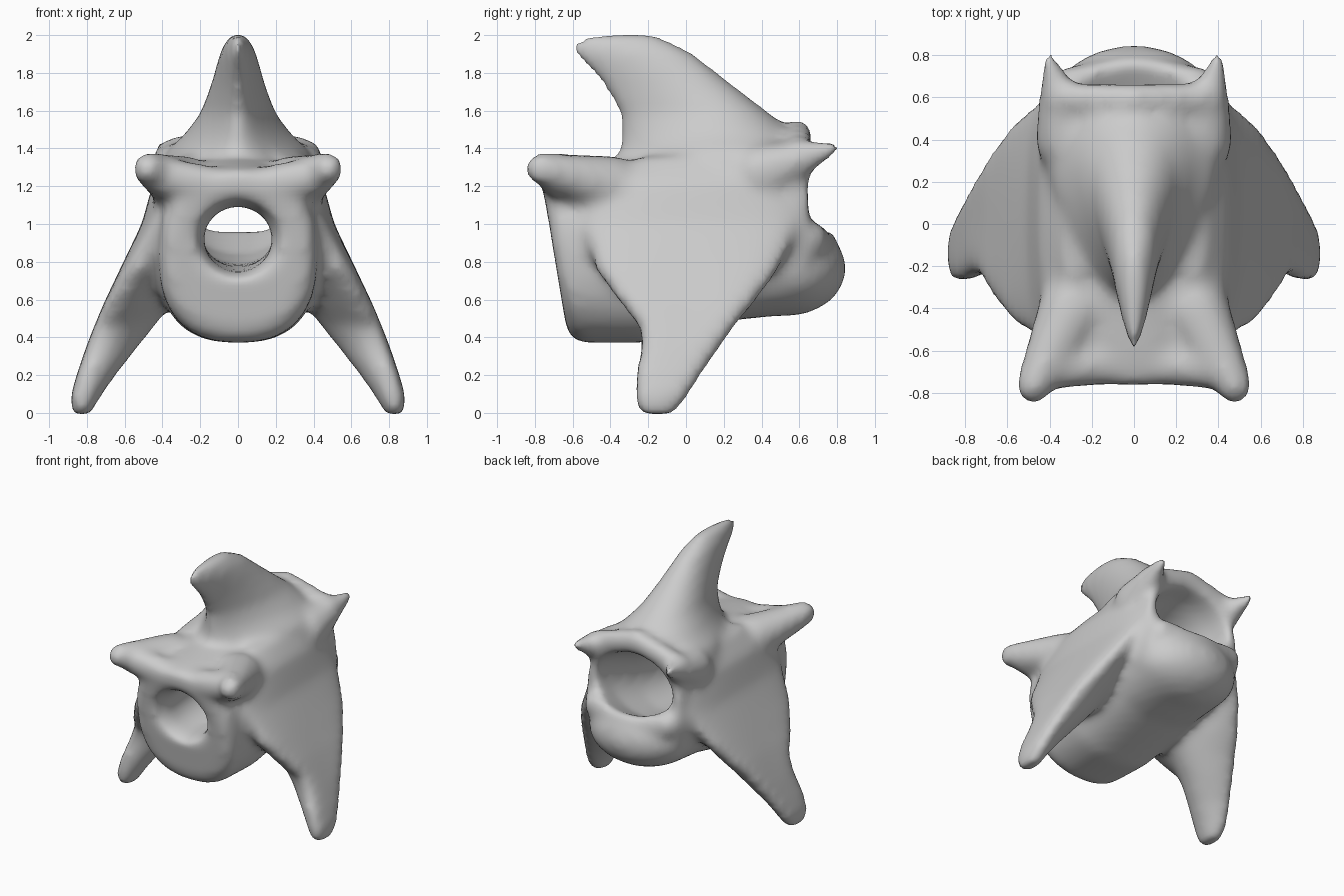
import bpy, bmesh, math
from mathutils import Vector

cube = bpy.data.objects.get("Cube")
if cube:
    bpy.data.objects.remove(cube)

bone = bpy.data.materials.new("bone_grey")
bone.use_nodes = True
GREY = (0.6, 0.6, 0.6, 1)
bone.diffuse_color = GREY
bone.node_tree.nodes["Principled BSDF"].inputs["Base Color"].default_value = GREY

SIDES = 32
ANGLES = [2 * math.pi * i / SIDES for i in range(SIDES)]


def loft(bm, rings):
    """Skin a closed surface over rings of equal length."""
    loops = [[bm.verts.new(p) for p in ring] for ring in rings]
    for a, b in zip(loops, loops[1:]):
        for i in range(SIDES):
            j = (i + 1) % SIDES
            bm.faces.new((a[i], a[j], b[j], b[i]))
    bm.faces.new(loops[0])
    bm.faces.new(loops[-1])


def squash(v, power):
    return math.copysign(abs(v) ** (2 / power), v)


def level_ring(z, cx, half, y0, y1, taper=0.0, bow=0.0):
    """Horizontal oval, narrower at the front by taper, ends bent sideways by bow."""
    mid, reach = (y0 + y1) / 2, (y1 - y0) / 2
    return [(cx + half * math.sin(a) * (1 + taper * math.cos(a)) + bow * math.cos(a) ** 2,
             mid + reach * math.cos(a), z) for a in ANGLES]


def upright_ring(y, half, z0, z1, power=2.0, lean=0.0):
    """Oval facing the front, optionally squared and leaning in y."""
    mid, reach = (z0 + z1) / 2, (z1 - z0) / 2
    pts = []
    for a in ANGLES:
        up = squash(math.sin(a), power)
        pts.append((half * squash(math.cos(a), power), y + lean * up, mid + reach * up))
    return pts


def ball(bm, centre, size):
    made = bmesh.ops.create_icosphere(bm, subdivisions=3, radius=1)
    for v in made["verts"]:
        v.co = Vector(v.co[i] * size[i] + centre[i] for i in range(3))


def prong(bm, start, end, r0, r1, steps=8):
    """Rounded tapering prong."""
    for i in range(steps + 1):
        t = i / steps
        r = r0 + (r1 - r0) * t
        ball(bm, Vector(start).lerp(Vector(end), t), (r, r, r))


def make(name, bm):
    bmesh.ops.recalc_face_normals(bm, faces=bm.faces)
    mesh = bpy.data.meshes.new(name)
    bm.to_mesh(mesh)
    bm.free()
    mesh.materials.append(bone)
    obj = bpy.data.objects.new(name, mesh)
    bpy.context.collection.objects.link(obj)
    return obj


bm = bmesh.new()

# Main body
loft(bm, [upright_ring(*s) for s in (
    (-0.70, 0.37, 0.43, 1.26, 2.3, -0.07),
    (-0.64, 0.42, 0.37, 1.30, 2.4, -0.07),
    (-0.25, 0.43, 0.37, 1.36, 2.6, -0.03),
    (0.25, 0.43, 0.49, 1.41, 2.7, 0.0),
    (0.55, 0.43, 0.52, 1.42, 2.7, 0.0),
    (0.65, 0.41, 0.58, 1.40, 2.6, 0.0))])

# Rounded lip under the rear opening
ball(bm, (0, 0.53, 0.765), (0.41, 0.32, 0.255))

# Top fin, leaning forward
loft(bm, [level_ring(z, 0, w, a, b, 0.4) for z, w, a, b in (
    (1.10, 0.41, -0.40, 0.60), (1.25, 0.40, -0.37, 0.62), (1.38, 0.36, -0.35, 0.62),
    (1.47, 0.27, -0.34, 0.59), (1.58, 0.19, -0.35, 0.45),
    (1.72, 0.14, -0.43, 0.27), (1.83, 0.11, -0.52, 0.13),
    (1.91, 0.09, -0.60, 0.03), (1.97, 0.06, -0.59, -0.09),
    (2.01, 0.03, -0.52, -0.18))])

for side in (-1, 1):
    # Side wings, flat outside and rounded inside
    loft(bm, [level_ring(z, side * x, w, a, b, 0, side * bow) for z, x, w, a, b, bow in (
        (1.36, 0.27, 0.08, -0.25, 0.50, 0.0),
        (1.22, 0.31, 0.14, -0.52, 0.60, 0.02), (1.00, 0.36, 0.15, -0.56, 0.61, 0.04),
        (0.75, 0.46, 0.17, -0.48, 0.49, 0.08), (0.58, 0.53, 0.18, -0.35, 0.36, 0.10),
        (0.46, 0.60, 0.16, -0.25, 0.26, 0.09), (0.36, 0.66, 0.14, -0.24, 0.19, 0.07),
        (0.20, 0.75, 0.105, -0.27, 0.08, 0.05), (0.08, 0.81, 0.08, -0.28, 0.01, 0.02),
        (-0.01, 0.83, 0.05, -0.25, -0.06, 0.0))])
    # Crest of the lip
    prong(bm, (0, 0.71, 0.90), (side * 0.30, 0.65, 0.92), 0.09, 0.10)
    # Front horns with broad roots
    prong(bm, (side * 0.29, -0.40, 1.20), (side * 0.475, -0.765, 1.293), 0.165, 0.088)
    # Brow between the front horns
    prong(bm, (0, -0.66, 1.19), (side * 0.40, -0.68, 1.25), 0.09, 0.11)
    # Rear horns
    prong(bm, (side * 0.31, 0.40, 1.27), (side * 0.40, 0.78, 1.405), 0.16, 0.037)
    # Raised rim over the rear opening
    prong(bm, (0, 0.59, 1.475), (side * 0.36, 0.60, 1.38), 0.08, 0.075)

vertebra = make("vertebra", bm)

# Tunnel cutter, flaring at both ends
bm = bmesh.new()
loft(bm, [upright_ring(*s) for s in (
    (-1.00, 0.36, 0.58, 1.20), (-0.73, 0.24, 0.69, 1.13),
    (-0.60, 0.18, 0.74, 1.09), (-0.20, 0.19, 0.77, 1.12),
    (0.25, 0.26, 0.79, 1.25), (0.50, 0.31, 0.84, 1.35),
    (0.66, 0.325, 0.92, 1.39), (0.76, 0.34, 0.97, 1.41),
    (1.00, 0.40, 1.07, 1.44))])
cutter = make("tunnel_cutter", bm)
cutter.hide_render = True


def fuse(obj):
    mod = obj.modifiers.new("fuse", "REMESH")
    mod.mode = "VOXEL"
    mod.voxel_size = 0.028


# Fuse the parts, cut the tunnel, soften the joins
fuse(vertebra)
cut = vertebra.modifiers.new("tunnel", "BOOLEAN")
cut.operation = "DIFFERENCE"
cut.object = cutter
fuse(vertebra)
soft = vertebra.modifiers.new("soften", "SMOOTH")
soft.factor = 0.5
soft.iterations = 11

# Bake the result
graph = bpy.context.evaluated_depsgraph_get()
baked = bpy.data.meshes.new_from_object(vertebra.evaluated_get(graph))
vertebra.modifiers.clear()
vertebra.data = baked
bpy.data.objects.remove(cutter)
if not baked.materials:
    baked.materials.append(bone)
for poly in baked.polygons:
    poly.use_smooth = True
    poly.material_index = 0
